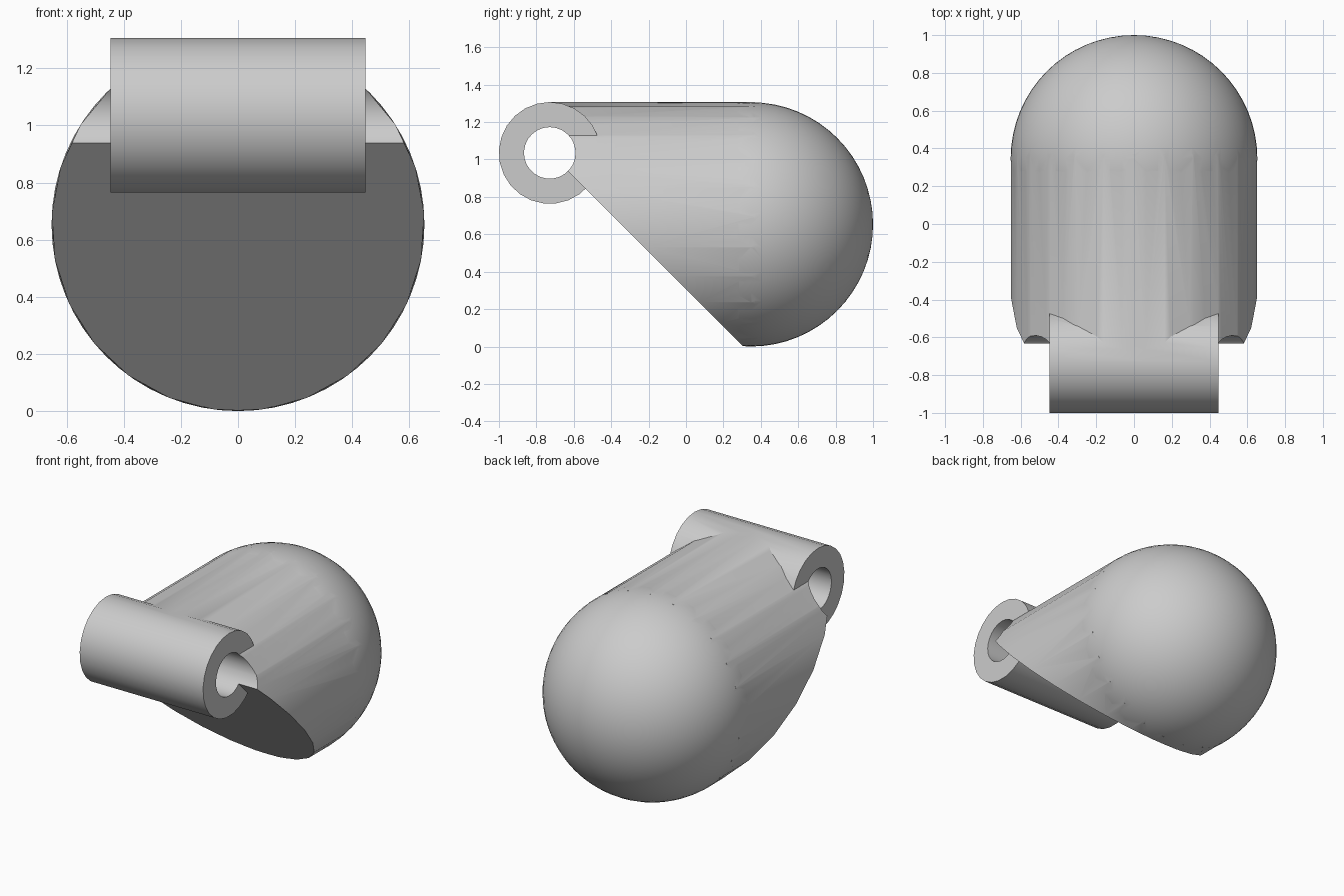
import bpy, bmesh, math
from mathutils import Matrix, Vector

cube = bpy.data.objects.get("Cube")
if cube:
    bpy.data.objects.remove(cube, do_unlink=True)

SIDES = 25
R = 0.653                        # body radius
BODY = Vector((0, 0.347, R))     # centre of the round end
PIN = Vector((0, -0.7285, 1.035))  # axis of the hinge barrel

grey = bpy.data.materials.new("light_grey")
grey.use_nodes = True
colour = (0.6, 0.6, 0.6, 1)
grey.diffuse_color = colour
grey.node_tree.nodes["Principled BSDF"].inputs["Base Color"].default_value = colour


def make(name, bm):
    bmesh.ops.recalc_face_normals(bm, faces=bm.faces)
    mesh = bpy.data.meshes.new(name)
    bm.to_mesh(mesh)
    bm.free()
    mesh.materials.append(grey)
    ob = bpy.data.objects.new(name, mesh)
    bpy.context.collection.objects.link(ob)
    return ob


def rod(name, radius, axis, start, end, centre):
    """Prism along x or y with one corner pointing straight up."""
    bm = bmesh.new()
    ring = []
    for i in range(SIDES):
        a = 2 * math.pi * i / SIDES
        s, c = radius * math.sin(a), radius * math.cos(a)
        p = (start, centre.y + s, centre.z + c) if axis == "x" else (s, start, centre.z + c)
        ring.append(bm.verts.new(p))
    face = bm.faces.new(ring)
    out = bmesh.ops.extrude_face_region(bm, geom=[face])
    shift = Vector((end - start, 0, 0)) if axis == "x" else Vector((0, end - start, 0))
    bmesh.ops.translate(bm, vec=shift,
                        verts=[v for v in out["geom"] if isinstance(v, bmesh.types.BMVert)])
    return make(name, bm)


def combine(target, other, operation):
    mod = target.modifiers.new(operation.lower(), "BOOLEAN")
    mod.operation, mod.object, mod.solver = operation, other, "EXACT"
    bpy.context.view_layer.objects.active = target
    bpy.ops.object.modifier_apply(modifier=mod.name)
    bpy.data.objects.remove(other, do_unlink=True)


# Body: faceted tube closed by a ball
body = rod("hinge_body", R, "y", PIN.y, BODY.y + 0.023, BODY)
bm = bmesh.new()
bmesh.ops.create_uvsphere(
    bm, u_segments=64, v_segments=32, radius=R,
    matrix=Matrix.Translation(BODY) @ Matrix.Rotation(math.pi / 2, 4, "X"))
combine(body, make("round_end", bm), "UNION")

# Slanted underside, cut at 45 degrees through the barrel axis
bm = bmesh.new()
bm.from_mesh(body.data)
cut = bmesh.ops.bisect_plane(bm, geom=bm.verts[:] + bm.edges[:] + bm.faces[:],
                             plane_co=PIN, plane_no=(0, -1, -1), clear_outer=True)
edges = [e for e in cut["geom_cut"] if isinstance(e, bmesh.types.BMEdge)]
bmesh.ops.holes_fill(bm, edges=edges, sides=0)
bmesh.ops.recalc_face_normals(bm, faces=bm.faces)
bm.to_mesh(body.data)
bm.free()

# Hinge barrel, then the pin hole through everything
combine(body, rod("hinge_barrel", 0.272, "x", -0.447, 0.447, PIN), "UNION")
combine(body, rod("pin_hole", 0.138, "x", -1, 1, PIN), "DIFFERENCE")

bpy.ops.object.select_all(action="DESELECT")
body.select_set(True)
bpy.context.view_layer.objects.active = body
bpy.ops.object.shade_smooth_by_angle(angle=math.radians(30))
